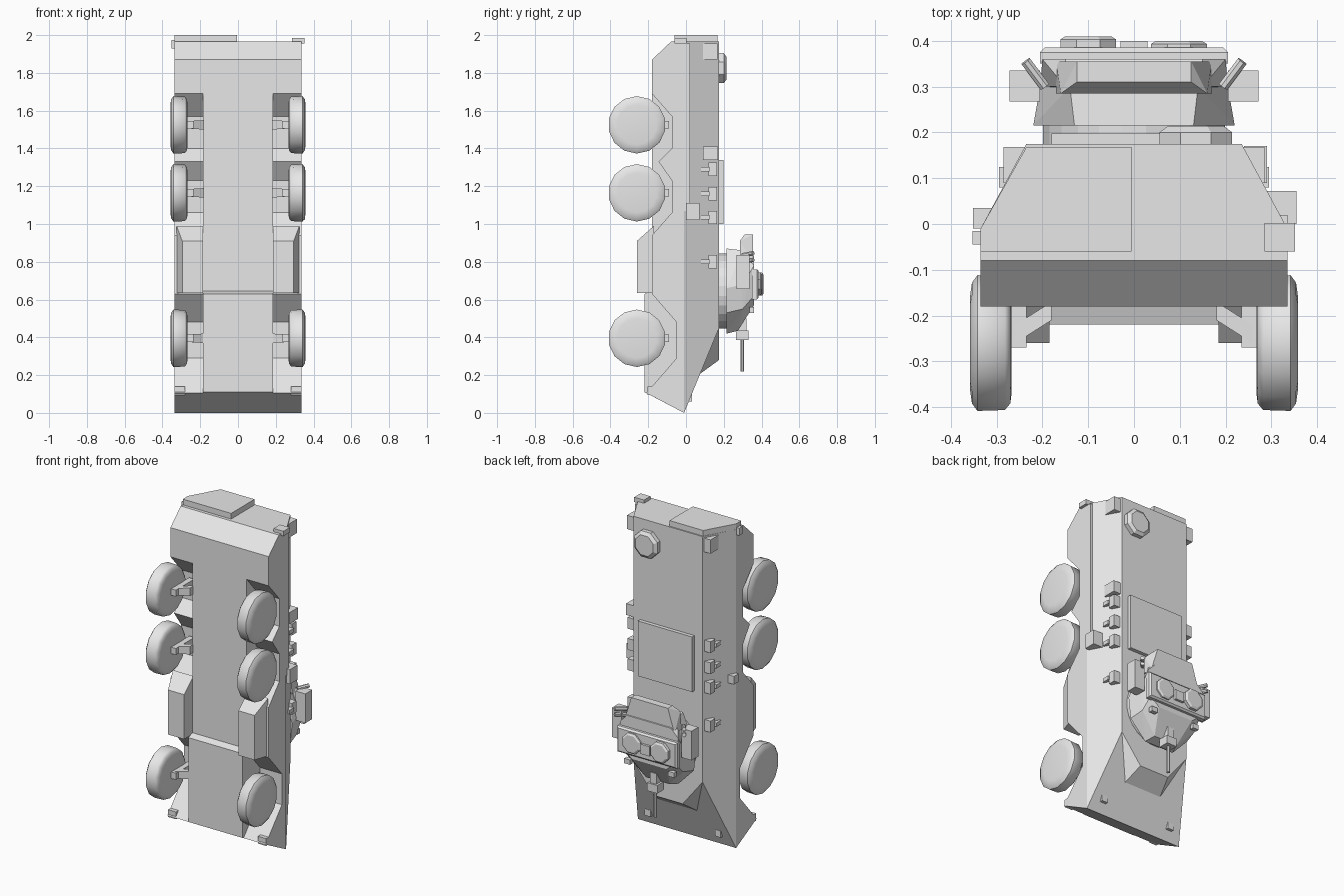
import bpy, bmesh, math
from mathutils import Vector

if "Cube" in bpy.data.objects:
    bpy.data.objects.remove(bpy.data.objects["Cube"])

grey = bpy.data.materials.new("light_grey")
grey.diffuse_color = (0.8, 0.8, 0.8, 1)
grey.use_nodes = True
grey.node_tree.nodes["Principled BSDF"].inputs["Base Color"].default_value = grey.diffuse_color


def finish(name, bm, smooth=False):
    bmesh.ops.recalc_face_normals(bm, faces=bm.faces)
    me = bpy.data.meshes.new(name)
    bm.to_mesh(me)
    bm.free()
    ob = bpy.data.objects.new(name, me)
    bpy.context.collection.objects.link(ob)
    me.materials.append(grey)
    if smooth:
        bpy.ops.object.select_all(action='DESELECT')
        ob.select_set(True)
        bpy.context.view_layer.objects.active = ob
        bpy.ops.object.shade_smooth_by_angle(angle=math.radians(50))
    return ob


def solid(name, pts, mirror=False):
    """Convex solid around points, optionally mirrored in x."""
    bm = bmesh.new()
    for p in pts:
        bm.verts.new(p)
        if mirror:
            bm.verts.new((-p[0], p[1], p[2]))
    r = bmesh.ops.convex_hull(bm, input=bm.verts)
    bmesh.ops.delete(bm, geom=[v for v in bm.verts if not v.link_faces], context='VERTS')
    bmesh.ops.dissolve_limit(bm, angle_limit=0.01, verts=bm.verts, edges=bm.edges)
    return finish(name, bm)


def box(name, x0, x1, y0, y1, z0, z1):
    return solid(name, [(x, y, z) for x in (x0, x1) for y in (y0, y1) for z in (z0, z1)])


def prism(name, profile, x0, x1):
    """Side profile of (y, z) points extruded across x."""
    bm = bmesh.new()
    f = bm.faces.new([bm.verts.new((x0, y, z)) for y, z in profile])
    r = bmesh.ops.extrude_face_region(bm, geom=[f])
    bmesh.ops.translate(bm, vec=(x1 - x0, 0, 0),
                        verts=[v for v in r["geom"] if isinstance(v, bmesh.types.BMVert)])
    return finish(name, bm)


def lathe(name, centre, axis, profile, n, smooth=False):
    """Rings of (offset along axis, radius) joined into a closed solid."""
    bm = bmesh.new()
    q = Vector(axis).to_track_quat('Z', 'Y')
    rings = []
    for h, r in profile:
        rings.append([bm.verts.new(Vector(centre) + q @ Vector(
            (r * math.cos((i + .5) * math.tau / n), r * math.sin((i + .5) * math.tau / n), h)))
            for i in range(n)])
    for a, b in zip(rings, rings[1:]):
        for i in range(n):
            bm.faces.new((a[i], a[(i + 1) % n], b[(i + 1) % n], b[i]))
    bm.faces.new(rings[0])
    bm.faces.new(rings[-1])
    return finish(name, bm, smooth)


# hull: upper body, centre keel, driver hump
solid("upper_hull", [(.335, -.01, 0), (.335, -.05, .021), (.335, -.05, 1.965), (.335, -.01, 1.965),
                     (.235, .175, .45), (.235, .175, 1.965)], True)
prism("keel", [(-.05, .021), (-.22, .11), (-.22, .63), (-.18, .645), (-.18, 1.87),
               (-.08, 1.965), (-.05, 1.965)], -.185, .185)
solid("driver_hump", [(.235, .175, .45), (.13, .065, .2), (.1, .175, .28), (.2, .14, .46)], True)

for s, side in ((1, "right"), (-1, "left")):
    # side skirts with wheel arches
    prism(side + "_front_skirt", [(-.05, .021), (-.21, .105), (-.05, .29)], s * .185, s * .335)
    prism(side + "_skirt", [(-.05, .48), (-.18, .63), (-.18, .94), (-.075, 1.06), (-.075, 1.23),
                            (-.145, 1.33), (-.075, 1.40), (-.075, 1.57), (-.18, 1.69),
                            (-.18, 1.87), (-.08, 1.965), (-.05, 1.965)], s * .185, s * .335)
    # bevelled belly box between the axles
    solid(side + "_belly_box", [(s * x, y, z) for x, y, z in (
        (.185, -.26, .635), (.295, -.26, .635), (.185, -.26, .91), (.295, -.26, .91),
        (.185, -.17, .635), (.325, -.17, .635), (.185, -.17, .99), (.325, -.17, .99))])
    # wheels and suspension arms
    for i, z in enumerate((.395, 1.165, 1.525)):
        lathe(f"{side}_wheel_{i}", (s * .312, -.26, z), (s, 0, 0),
              [(-.045, .11), (-.042, .135), (-.03, .15), (.03, .152), (.042, .135), (.046, .105)],
              14, True)
        solid(f"{side}_axle_{i}", [(s * x, y, z + d * k) for d in (-1, 1) for x, y, k in (
            (.18, -.17, .025), (.18, -.21, .025), (.29, -.24, .018), (.29, -.28, .018))])
        box(f"{side}_arm_{i}", s * .235, s * .27, -.27, -.09, z - .02, z + .02)
    # roof edge lamps with small brackets
    for i, z in enumerate((.80, 1.035, 1.16, 1.29)):
        box(f"{side}_lamp_{i}", s * .24, s * .283, .12, .165, z - .035, z + .035)
        box(f"{side}_lamp_bracket_{i}", s * .26, s * .295, .08, .125, z - .012, z + .012)
    box(side + "_rear_light", s * .23, s * .285, .09, .168, 1.87, 1.955)
    box(side + "_nose_light", s * .22, s * .26, .0, .033, .06, .1)
    box(side + "_tow_block", s * .28, s * .335, -.205, -.15, .095, .14)

# side fittings
box("right_rail", .3, .335, -.01, .02, 1.07, 1.955)
box("right_side_box", .285, .355, -.0, .072, 1.02, 1.11)
box("right_vent_box", .24, .29, .09, .17, 1.34, 1.41)
box("left_side_box", -.352, -.31, -.01, .035, 1.03, 1.08)
box("left_rear_box", -.353, -.33, -.045, -.015, 1.93, 1.975)
box("right_rear_box", .285, .352, -.06, .002, 1.955, 1.985)

# rear door
solid("rear_door", [(x, y, z) for z in (1.955, 2.0) for x, y in (
    (-.335, -.06), (-.005, -.06), (-.005, .168), (-.235, .168), (-.335, -.01))])
box("door_handle", -.182, -.155, .045, .07, 1.99, 2.0)

# roof hatches
box("roof_plate", -.18, .19, .17, .198, 1.0, 1.34)
lathe("rear_hatch", (.135, .17, 1.825), (0, 1, 0), [(0, .086), (.03, .086), (.044, .066)], 8)

# turret
lathe("turret_ring", (0, .17, .645), (0, 1, 0), [(0, .2), (.055, .2)], 24)
solid("turret_lower", [(.1, .215, .42), (.205, .215, .53), (.22, .215, .66), (.13, .215, .87),
                       (.08, .275, .435), (.19, .3, .55), (.205, .3, .68), (.14, .3, .86)], True)
solid("turret_upper", [(.08, .275, .435), (.19, .3, .55), (.205, .3, .68), (.15, .3, .85),
                       (.12, .36, .57), (.18, .36, .62), (.2, .36, .78), (.15, .36, .83)], True)
solid("turret_bustle", [(.11, .285, .78), (.17, .285, .8), (.17, .355, .8), (.16, .285, .91),
                        (.125, .31, .945), (.125, .355, .945)], True)
solid("turret_roof", [(.205, .35, .6), (.205, .35, .76), (.205, .375, .6), (.205, .375, .76),
                      (.195, .385, .61), (.195, .385, .75)], True)
for x, top, n in ((-.1, .41, "commander"), (.098, .4, "gunner")):
    lathe(n + "_hatch", (x, .38, .682), (0, 1, 0),
          [(0, .066), (top - .387, .066), (top - .38, .054)], 8)
box("roof_sight", -.03, .03, .38, .4, .64, .7)
for s, side in ((1, "right"), (-1, "left")):
    box(side + "_turret_box", s * .205, s * .272, .268, .335, .655, .835)
    for i, z in enumerate((.8, .835)):
        lathe(f"{side}_smoke_tube_{i}", (s * .195, .3, z), (s * .6, .8, .15),
              [(0, .012), (.07, .012)], 8)
    box(side + "_turret_light", s * .13, s * .17, .335, .36, .53, .56)

# gun
box("gun_mantlet", -.035, .035, .265, .33, .385, .435)
box("gun_cradle", -.022, .022, .275, .32, .43, .5)
lathe("gun_barrel", (0, .298, .22), (0, 0, 1), [(0, .01), (.18, .01)], 8)
